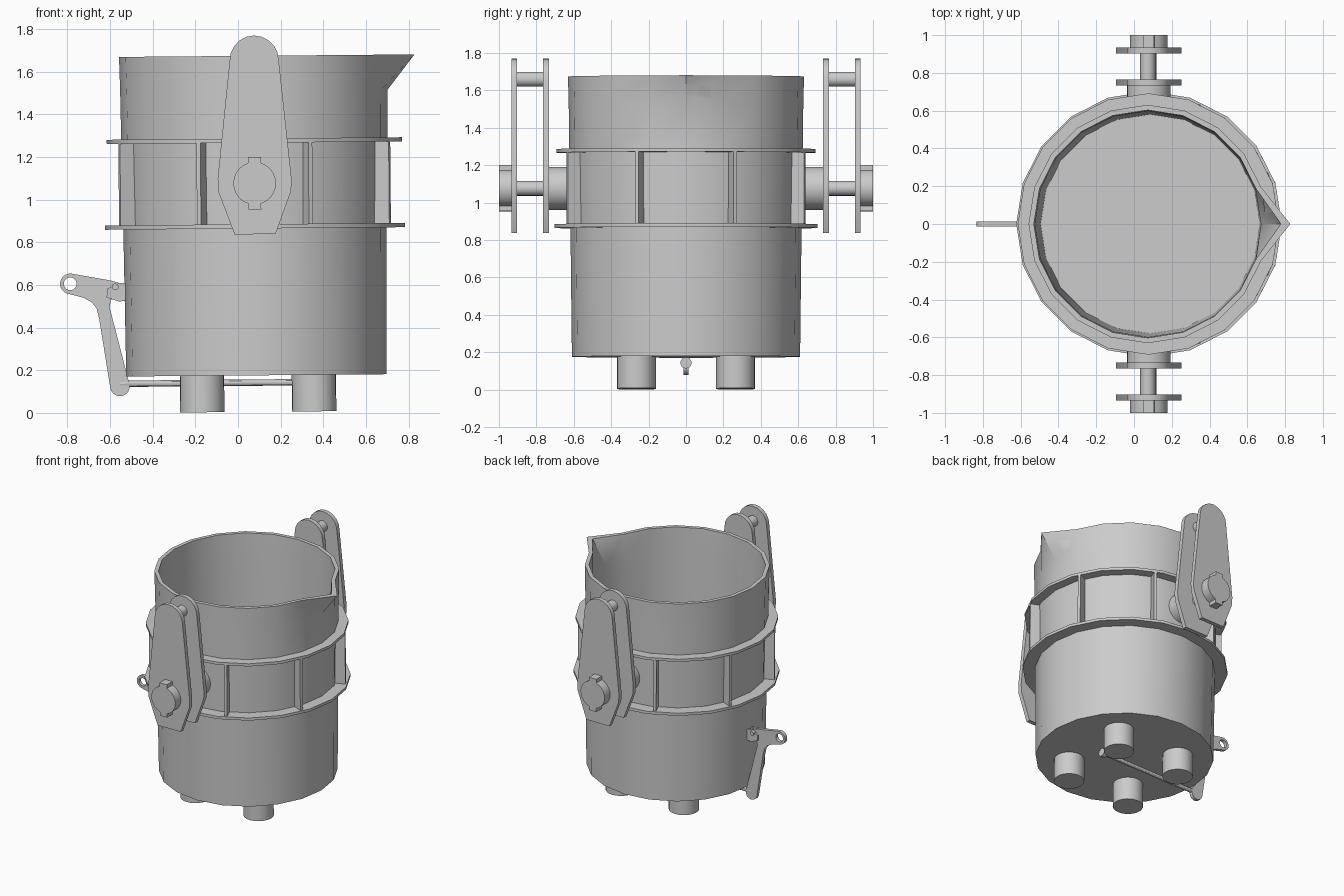
import bpy, bmesh, math
from mathutils import Matrix, Vector

if "Cube" in bpy.data.objects:
    bpy.data.objects.remove(bpy.data.objects["Cube"])

CX = 0.08                      # x of the vessel axis
TRUNNION_Z, PIN_Z = 1.077, 1.66
parts = []


def finish(ob):
    bpy.ops.object.select_all(action='DESELECT')
    bpy.context.view_layer.objects.active = ob
    ob.select_set(True)
    bpy.ops.object.shade_smooth_by_angle(angle=math.radians(30))
    parts.append(ob)
    return ob


def mesh_object(name, bm):
    bmesh.ops.recalc_face_normals(bm, faces=bm.faces)
    me = bpy.data.meshes.new(name)
    bm.to_mesh(me)
    bm.free()
    ob = bpy.data.objects.new(name, me)
    bpy.context.collection.objects.link(ob)
    return finish(ob)


def rod(name, a, b, r, sides=20):
    """Capped cylinder from point a to point b."""
    a, b = Vector(a), Vector(b)
    bm = bmesh.new()
    rot = (b - a).to_track_quat('Z', 'Y').to_matrix().to_4x4()
    bmesh.ops.create_cone(bm, cap_ends=True, segments=sides, radius1=r, radius2=r,
                          depth=(b - a).length, matrix=Matrix.Translation((a + b) / 2) @ rot)
    return mesh_object(name, bm)


def lathe(bm, profile, sides=20, closed=False):
    """Spin (radius, z) points round the vessel axis and return the rings."""
    rings = []
    for r, z in profile:
        rings.append([bm.verts.new((CX + r * math.cos(2 * math.pi * i / sides),
                                    r * math.sin(2 * math.pi * i / sides), z))
                      for i in range(sides)])
    pairs = list(zip(rings, rings[1:])) + ([(rings[-1], rings[0])] if closed else [])
    for lo, hi in pairs:
        for i in range(sides):
            j = (i + 1) % sides
            bm.faces.new((lo[i], lo[j], hi[j], hi[i]))
    return rings


def arc(x, z, r, a0, a1, n):
    return [(x + r * math.cos(math.radians(a0 + (a1 - a0) * i / n)),
             z + r * math.sin(math.radians(a0 + (a1 - a0) * i / n))) for i in range(n + 1)]


def plate(name, outlines, y0, y1):
    """Flat x-z outline (later outlines are holes) with thickness from y0 to y1."""
    cu = bpy.data.curves.new(name, 'CURVE')
    cu.dimensions, cu.fill_mode = '2D', 'BOTH'
    cu.extrude = abs(y1 - y0) / 2
    for pts in outlines:
        sp = cu.splines.new('POLY')
        sp.points.add(len(pts) - 1)
        for p, (x, z) in zip(sp.points, pts):
            p.co = (x, z, 0, 1)
        sp.use_cyclic_u = True
    tmp = bpy.data.objects.new(name + "_outline", cu)
    bpy.context.collection.objects.link(tmp)
    bpy.context.view_layer.update()
    me = bpy.data.meshes.new_from_object(tmp.evaluated_get(bpy.context.evaluated_depsgraph_get()))
    bpy.data.objects.remove(tmp)
    me.transform(Matrix.Translation((0, (y0 + y1) / 2, 0)) @ Matrix.Rotation(math.pi / 2, 4, 'X'))
    bm = bmesh.new()
    bm.from_mesh(me)
    bmesh.ops.remove_doubles(bm, verts=bm.verts, dist=1e-5)
    return mesh_object(name, bm)


# Vessel: double wall, floor, and a pouring lip pulled from one rim vertex
bm = bmesh.new()
rings = lathe(bm, [(0.61, 0.176), (0.618, 0.876), (0.624, 1.276), (0.627, 1.51), (0.631, 1.675),
                   (0.603, 1.675), (0.598, 1.51), (0.58, 0.215)])
bm.faces.new(rings[0])
bm.faces.new(rings[-1])
rings[4][0].co.x = 0.835
rings[5][0].co.x = 0.785
mesh_object("vessel", bm)

# Two stiffening rings
for name, r, z in (("lower_ring", 0.703, 0.865), ("upper_ring", 0.692, 1.267)):
    bm = bmesh.new()
    lathe(bm, [(0.605, z), (r, z), (r, z + 0.02), (0.605, z + 0.02)], closed=True)
    mesh_object(name, bm)

# Eight upright ribs between the rings
for k in range(8):
    bm = bmesh.new()
    m = (Matrix.Translation((CX, 0, 1.076)) @ Matrix.Rotation(math.radians(22.5 + 45 * k), 4, 'Z')
         @ Matrix.Translation((0.646, 0, 0)) @ Matrix.Diagonal((0.08, 0.02, 0.386, 1)))
    bmesh.ops.create_cube(bm, size=1, matrix=m)
    mesh_object(f"rib_{k + 1}", bm)

# Feet
for x in (-0.175, 0.35):
    for y in (-0.265, 0.265):
        rod("foot", (x, y, 0.005), (x, y, 0.19), 0.104, 24)

# Trunnions and hanger plates on both sides
hanger = arc(CX + 0.003, 1.655, 0.115, 0, 180, 10)
hanger += [(-0.093, 1.10), (-0.091, 1.04), (-0.016, 0.838), (0.176, 0.838), (0.251, 1.04), (0.253, 1.10)]
keyed = []
for a in (0, 180):
    s = 1 if a == 0 else -1
    keyed += arc(CX, TRUNNION_Z, 0.1, a - 72.5, a + 72.5, 10)
    keyed += [(CX + s * 0.03, TRUNNION_Z + s * 0.123), (CX - s * 0.03, TRUNNION_Z + s * 0.123)]
for s, side in ((-1, "front"), (1, "back")):
    rod(side + "_trunnion_boss", (CX, s * 0.6, TRUNNION_Z), (CX, s * 0.735, TRUNNION_Z), 0.115, 24)
    rod(side + "_trunnion_shaft", (CX, s * 0.755, TRUNNION_Z), (CX, s * 0.91, TRUNNION_Z), 0.04)
    rod(side + "_hanger_pin", (CX, s * 0.755, PIN_Z), (CX, s * 0.91, PIN_Z), 0.04)
    plate(side + "_inner_hanger", [hanger], s * 0.732, s * 0.764)
    plate(side + "_outer_hanger", [hanger], s * 0.903, s * 0.934)
    plate(side + "_keyed_cap", [keyed], s * 0.932, s * 1.0)

# Tilting lever with an eye, its pivot bracket, and the pull rod under the floor
lever = arc(-0.789, 0.613, 0.048, 80, 260, 10)
lever += [(-0.73, 0.548), (-0.69, 0.527), (-0.666, 0.495), (-0.655, 0.45)]
lever += arc(-0.56, 0.13, 0.046, 190, 370, 10)
lever += [(-0.605, 0.50), (-0.60, 0.535), (-0.555, 0.565), (-0.545, 0.595), (-0.56, 0.615), (-0.60, 0.627)]
plate("lever", [lever, arc(-0.789, 0.613, 0.03, 0, 345, 23)], -0.013, 0.013)
bracket = [(-0.52, 0.615), (-0.56, 0.615), (-0.615, 0.588), (-0.619, 0.548), (-0.56, 0.527), (-0.52, 0.535)]
for s in (-1, 1):
    plate("lever_bracket", [bracket], s * 0.015, s * 0.027)
rod("lever_pivot", (-0.578, -0.04, 0.597), (-0.578, 0.04, 0.597), 0.016, 12)
rod("pull_rod", (-0.56, 0, 0.142), (0.28, 0, 0.142), 0.015, 12)
rod("pull_rod_end", (0.25, 0, 0.142), (0.285, 0, 0.142), 0.03, 16)

# The whole assembly leans by half a degree
pivot = Vector((CX, 0, 0.85))
lean = Matrix.Translation(pivot) @ Matrix.Rotation(math.radians(-0.5), 4, 'Y') @ Matrix.Translation(-pivot)
for ob in parts:
    ob.data.transform(lean)
